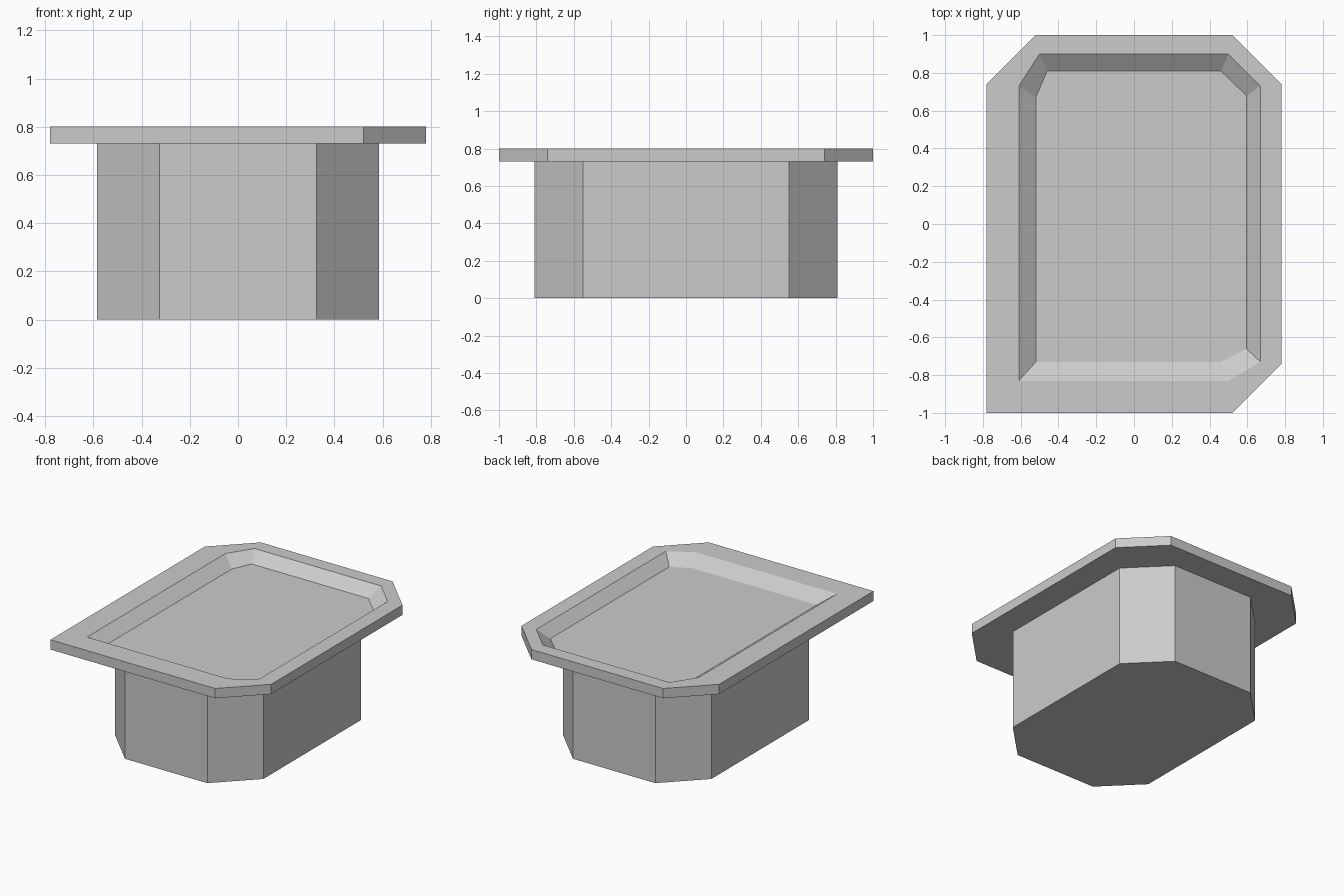
import bpy
import bmesh

cube = bpy.data.objects.get("Cube")
if cube:
    bpy.data.objects.remove(cube, do_unlink=True)

grey = bpy.data.materials.new("plain grey")
grey.use_nodes = True
grey.diffuse_color = (0.6, 0.6, 0.6, 1)
grey.node_tree.nodes["Principled BSDF"].inputs["Base Color"].default_value = (0.6, 0.6, 0.6, 1)


def build_loops(name, loops):
    """Bridge matching outlines, each (points, z), and cap both ends."""
    bm = bmesh.new()
    rings = [[bm.verts.new((x, y, z)) for x, y in pts] for pts, z in loops]
    for low, high in zip(rings, rings[1:]):
        n = len(low)
        for i in range(n):
            j = (i + 1) % n
            bm.faces.new((low[i], low[j], high[j], high[i]))
    bm.faces.new(rings[0][::-1])
    bm.faces.new(rings[-1])
    bmesh.ops.recalc_face_normals(bm, faces=bm.faces)
    mesh = bpy.data.meshes.new(name)
    bm.to_mesh(mesh)
    bm.free()
    mesh.materials.append(grey)
    obj = bpy.data.objects.new(name, mesh)
    bpy.context.collection.objects.link(obj)


def chamfered(x, y, c):
    """Rectangle outline with four cut corners, counter-clockwise."""
    return [(-x, c - y), (c - x, -y), (x - c, -y), (x, c - y),
            (x, y - c), (x - c, y), (c - x, y), (-x, y - c)]


# Base: cut-corner block
build_loops("base", [(chamfered(0.585, 0.81, 0.26), 0), (chamfered(0.585, 0.81, 0.26), 0.73)])

# Tray: slab with one square corner (front right) and a sloped recess
outer = [(-0.78, -1)] + chamfered(0.78, 1, 0.26)[2:]
recess = [(-0.61, -0.83), (0.5, -0.83), (0.67, -0.73), (0.67, 0.73),
          (0.5, 0.9), (-0.5, 0.9), (-0.61, 0.73)]
floor = [(-0.52, -0.73), (0.46, -0.73), (0.595, -0.66), (0.595, 0.68),
         (0.46, 0.81), (-0.46, 0.81), (-0.52, 0.67)]
build_loops("tray", [(outer, 0.73), (outer, 0.8), (recess, 0.8), (floor, 0.735)])
